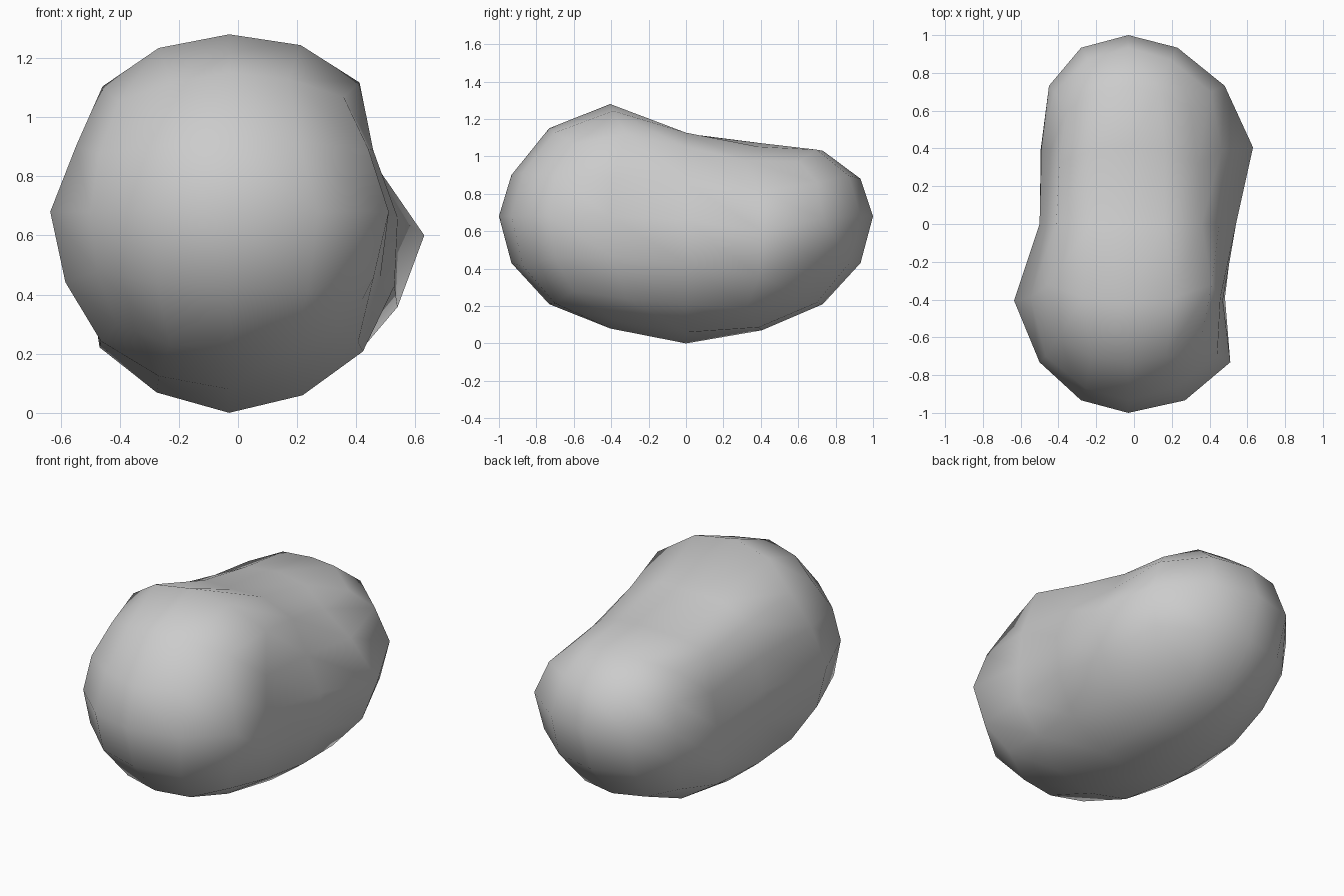
import bpy, bmesh
from math import atan2, cos, pi, sqrt

if "Cube" in bpy.data.objects:
    bpy.data.objects.remove(bpy.data.objects["Cube"])

# Stations front to back: unit-sphere y, centre z, then radii in eight
# directions: right, upper right, top, upper left, left, lower left, bottom, lower right
STATIONS = [
    (-0.924, 0.68, (0.30, 0.24, 0.22, 0.23, 0.25, 0.25, 0.25, 0.28)),
    (-0.707, 0.68, (0.54, 0.47, 0.47, 0.45, 0.47, 0.47, 0.47, 0.51)),
    (-0.383, 0.68, (0.50, 0.63, 0.60, 0.61, 0.605, 0.60, 0.60, 0.60)),
    (0.000, 0.66, (0.57, 0.55, 0.46, 0.54, 0.47, 0.62, 0.66, 0.64)),
    (0.383, 0.60, (0.66, 0.50, 0.47, 0.50, 0.46, 0.54, 0.53, 0.58)),
    (0.707, 0.67, (0.51, 0.42, 0.36, 0.41, 0.42, 0.46, 0.46, 0.48)),
    (0.924, 0.68, (0.26, 0.23, 0.20, 0.22, 0.25, 0.25, 0.25, 0.26)),
]
CENTRE_X = -0.03


def radius_factor(station, angle):
    """Radius relative to the unit sphere, blended between the directions."""
    y, _, radii = station
    t = (angle / (pi / 4)) % 8
    i = int(t) % 8
    w = (1 - cos(pi * (t - int(t)))) / 2
    return (radii[i] * (1 - w) + radii[(i + 1) % 8] * w) / sqrt(1 - y * y)


def shape(p):
    """Move a unit-sphere point onto the lumpy stone."""
    y = min(max(p.y, -0.924), 0.92399)
    k = max(i for i in range(6) if STATIONS[i][0] <= y + 1e-6)
    a, b = STATIONS[k], STATIONS[k + 1]
    w = (y - a[0]) / (b[0] - a[0])
    angle = atan2(p.z, p.x)
    f = radius_factor(a, angle) * (1 - w) + radius_factor(b, angle) * w
    # shallow hollows along both upper flanks and the lower left flank
    slope = atan2(p.z, abs(p.x))
    if abs(p.y) < 0.6 and 0.2 < slope < 0.6:
        f *= 0.93
    elif abs(p.y) < 0.2 and p.x < 0 and -0.6 < slope < -0.2:
        f *= 0.93
    mid = a[1] * (1 - w) + b[1] * w
    return (CENTRE_X + p.x * f, p.y * (1.07 - 0.07 * p.y ** 2), mid + p.z * f)


# Quad sphere: a cube split twice and rounded each time
bm = bmesh.new()
bmesh.ops.create_cube(bm, size=2)
for _ in range(2):
    bmesh.ops.subdivide_edges(bm, edges=bm.edges[:], cuts=1, use_grid_fill=True)
    for v in bm.verts:
        v.co.normalize()
for v in bm.verts:
    v.co = shape(v.co)
lowest = min(v.co.z for v in bm.verts)
for v in bm.verts:
    v.co.z -= lowest
for f in bm.faces:
    f.smooth = True

mesh = bpy.data.meshes.new("stone")
bm.to_mesh(mesh)
bm.free()
grey = bpy.data.materials.new("stone_grey")
grey.diffuse_color = (0.53, 0.53, 0.53, 1)
grey.use_nodes = True
grey.node_tree.nodes["Principled BSDF"].inputs["Base Color"].default_value = grey.diffuse_color
mesh.materials.append(grey)
bpy.context.collection.objects.link(bpy.data.objects.new("stone", mesh))
